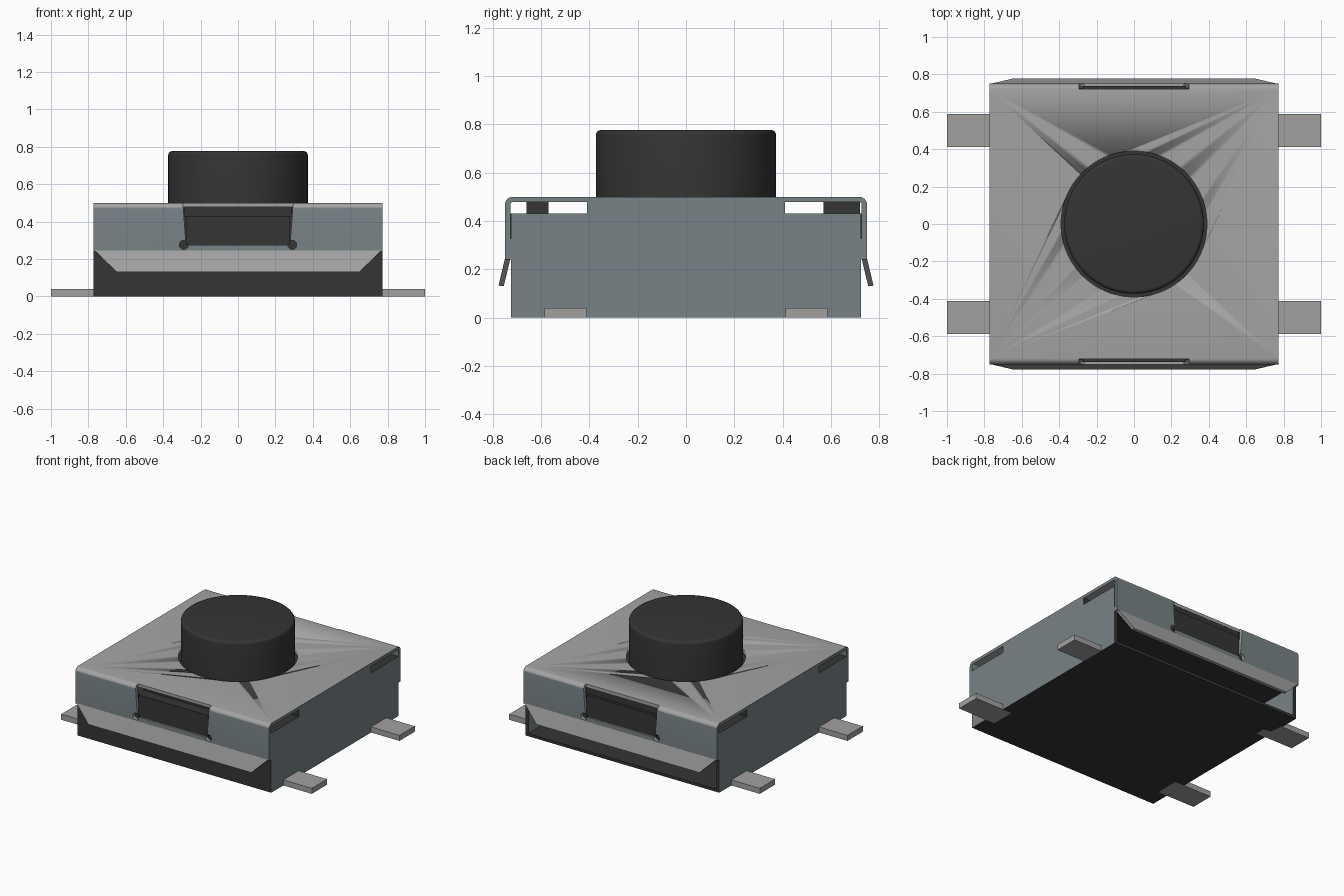
import bpy, bmesh, math
from mathutils import Vector

if "Cube" in bpy.data.objects:
    bpy.data.objects.remove(bpy.data.objects["Cube"])


def material(name, rgb):
    m = bpy.data.materials.new(name)
    m.use_nodes = True
    m.diffuse_color = (*rgb, 1)
    b = next(n for n in m.node_tree.nodes if n.type == 'BSDF_PRINCIPLED')
    b.inputs["Base Color"].default_value = (*rgb, 1)
    return m


GREY = material("light grey metal", (0.37, 0.37, 0.37))
BLUE = material("blue grey metal", (0.19, 0.225, 0.24))
DARK = material("dark plastic", (0.035, 0.035, 0.035))
PIN = material("pin metal", (0.37, 0.35, 0.35))


def finish(name, bm, mats, rule=None, smooth=False):
    bmesh.ops.recalc_face_normals(bm, faces=bm.faces)
    if rule:
        for f in bm.faces:
            f.material_index = rule(f)
    me = bpy.data.meshes.new(name)
    bm.to_mesh(me)
    bm.free()
    for m in mats:
        me.materials.append(m)
    ob = bpy.data.objects.new(name, me)
    bpy.context.collection.objects.link(ob)
    if smooth:
        activate(ob)
        bpy.ops.object.shade_smooth_by_angle(angle=math.radians(35))
    return ob


def activate(ob):
    bpy.ops.object.select_all(action='DESELECT')
    ob.select_set(True)
    bpy.context.view_layer.objects.active = ob


def prism(name, pts, axis, a, b, mats, rule=None, smooth=False):
    """Extrude a closed outline along x (outline is y, z) or y (outline is x, z)."""
    def place(p, d):
        return (d, p[0], p[1]) if axis == 'x' else (p[0], d, p[1])
    bm = bmesh.new()
    lo = [bm.verts.new(place(p, a)) for p in pts]
    hi = [bm.verts.new(place(p, b)) for p in pts]
    bm.faces.new(lo)
    bm.faces.new(hi[::-1])
    for i in range(len(pts)):
        j = (i + 1) % len(pts)
        bm.faces.new((lo[i], lo[j], hi[j], hi[i]))
    return finish(name, bm, mats, rule, smooth)


def box(name, x, y, z, mat):
    pts = [(y[0], z[0]), (y[1], z[0]), (y[1], z[1]), (y[0], z[1])]
    return prism(name, pts, 'x', x[0], x[1], [mat])


def turned(name, profile, mat, n=96):
    """Solid of revolution about z, profile running from axis to axis."""
    bm = bmesh.new()
    vs = [bm.verts.new((r, 0, z)) for r, z in profile]
    es = [bm.edges.new(e) for e in zip(vs, vs[1:])]
    bmesh.ops.spin(bm, geom=vs + es, cent=(0, 0, 0), axis=(0, 0, 1),
                   angle=2 * math.pi, steps=n)
    bmesh.ops.remove_doubles(bm, verts=bm.verts, dist=1e-5)
    return finish(name, bm, [mat], smooth=True)


def cut(ob, cutter):
    mod = ob.modifiers.new("cut", 'BOOLEAN')
    mod.object = cutter
    mod.operation = 'DIFFERENCE'
    mod.solver = 'EXACT'
    activate(ob)
    bpy.ops.object.modifier_apply(modifier=mod.name)
    bpy.data.objects.remove(cutter)


W, WALL = 0.773, 0.75      # half width, inner face of the side walls
D, OUT = 0.725, 0.75       # half depth of the body, outer face of the flaps
TOP, UNDER = 0.50, 0.478   # top sheet

# Plastic body: stepped block with an open pocket at the lower back
prism("body", [(-D, 0), (D, 0), (D, 0.02), (0.25, 0.02), (0.25, 0.24), (D, 0.24),
               (D, 0.43), (0.41, 0.43), (0.41, UNDER), (-0.41, UNDER),
               (-0.41, 0.43), (-D, 0.43)], 'x', -WALL, WALL, [DARK])

# Raised locating ribs inside the cover slots and bosses filling the windows
box("front_rib", (-0.29, 0.29), (-0.66, -0.57), (0.42, UNDER), DARK)
box("back_rib", (-0.29, 0.29), (0.57, 0.72), (0.42, UNDER), DARK)
for s, side in ((-1, "front"), (1, "back")):
    box(side + "_window_boss", (-0.278, 0.278), sorted((s * 0.715, s * 0.738)),
        (0.276, 0.43), DARK)

# Side walls: metal coloured broad faces, dark edges
wall = [(-D, 0), (D, 0), (D, 0.43), (0.41, 0.43), (0.41, UNDER),
        (-0.41, UNDER), (-0.41, 0.43), (-D, 0.43)]
for s, side in ((-1, "right"), (1, "left")):
    prism(side + "_wall", wall, 'x', s * WALL, s * W, [BLUE, DARK],
          lambda f: 0 if abs(f.normal.x) > 0.5 else 1)


# Sheet cover bent down at the front and back
def arc(r):
    cy, cz = OUT - 0.032, TOP - 0.032
    return [(cy + r * math.cos(t), cz + r * math.sin(t))
            for t in [i * math.pi / 12 for i in range(7)]]


half_out = [(OUT, 0.24)] + arc(0.032)
half_in = arc(0.010)[::-1] + [(D, 0.24)]
half_in = [(min(y, OUT - 0.022) if z > 0.3 else y, z) for y, z in half_in]
mirror = lambda pts: [(-y, z) for y, z in reversed(pts)]
cover = prism("cover", half_out + mirror(half_out) + mirror(half_in) + half_in,
              'x', -W, W, [GREY, BLUE],
              lambda f: 1 if abs(f.normal.x) > 0.9 or abs(f.normal.y) > 0.98 else 0,
              smooth=True)

# Button hole, flap windows and their relief holes
cut(cover, turned("hole_cutter", [(0, 0.4), (0.39, 0.4), (0.39, 0.6), (0, 0.6)], GREY))
window = [(-0.278, 0.276), (0.278, 0.276), (0.296, 0.52), (-0.296, 0.52)]
for s in (-1, 1):
    cut(cover, prism("window_cutter", window, 'y', s * 0.721, s * 0.8, [GREY]))
    for x in (-0.29, 0.29):
        ring = [(x + 0.024 * math.cos(i * math.pi / 10),
                 0.276 + 0.024 * math.sin(i * math.pi / 10)) for i in range(20)]
        cut(cover, prism("relief_cutter", ring, 'y', s * 0.715, s * 0.8, [GREY]))
        box("relief_backing", (x - 0.03, x + 0.03), sorted((s * 0.72, s * 0.727)),
            (0.245, 0.305), DARK)

# Flared lips with clipped lower corners
for s, side in ((-1, "front"), (1, "back")):
    bm = bmesh.new()
    lip = [(-0.765, 0.245, OUT), (0.765, 0.245, OUT),
           (0.65, 0.132, 0.777), (-0.65, 0.132, 0.777)]
    outer = [bm.verts.new((x, s * y, z)) for x, z, y in lip]
    inner = [bm.verts.new((x, s * (y - 0.022), z - 0.002)) for x, z, y in lip]
    bm.faces.new(outer)
    bm.faces.new(inner[::-1])
    for i in range(4):
        j = (i + 1) % 4
        bm.faces.new((outer[i], outer[j], inner[j], inner[i]))
    finish(side + "_lip", bm, [GREY])

# Round push button with a softened rim
rim = [(0.353 + 0.02 * math.cos(t), 0.757 + 0.02 * math.sin(t))
       for t in [i * math.pi / 10 for i in range(6)]]
turned("button", [(0, 0.45), (0.373, 0.45)] + rim + [(0, 0.777)], DARK)

# Four flat contact pins
for sx in (-1, 1):
    for sy in (-1, 1):
        box("contact_pin", sorted((sx * 0.70, sx * 1.0)),
            sorted((sy * 0.413, sy * 0.587)), (0.0, 0.04), PIN)
